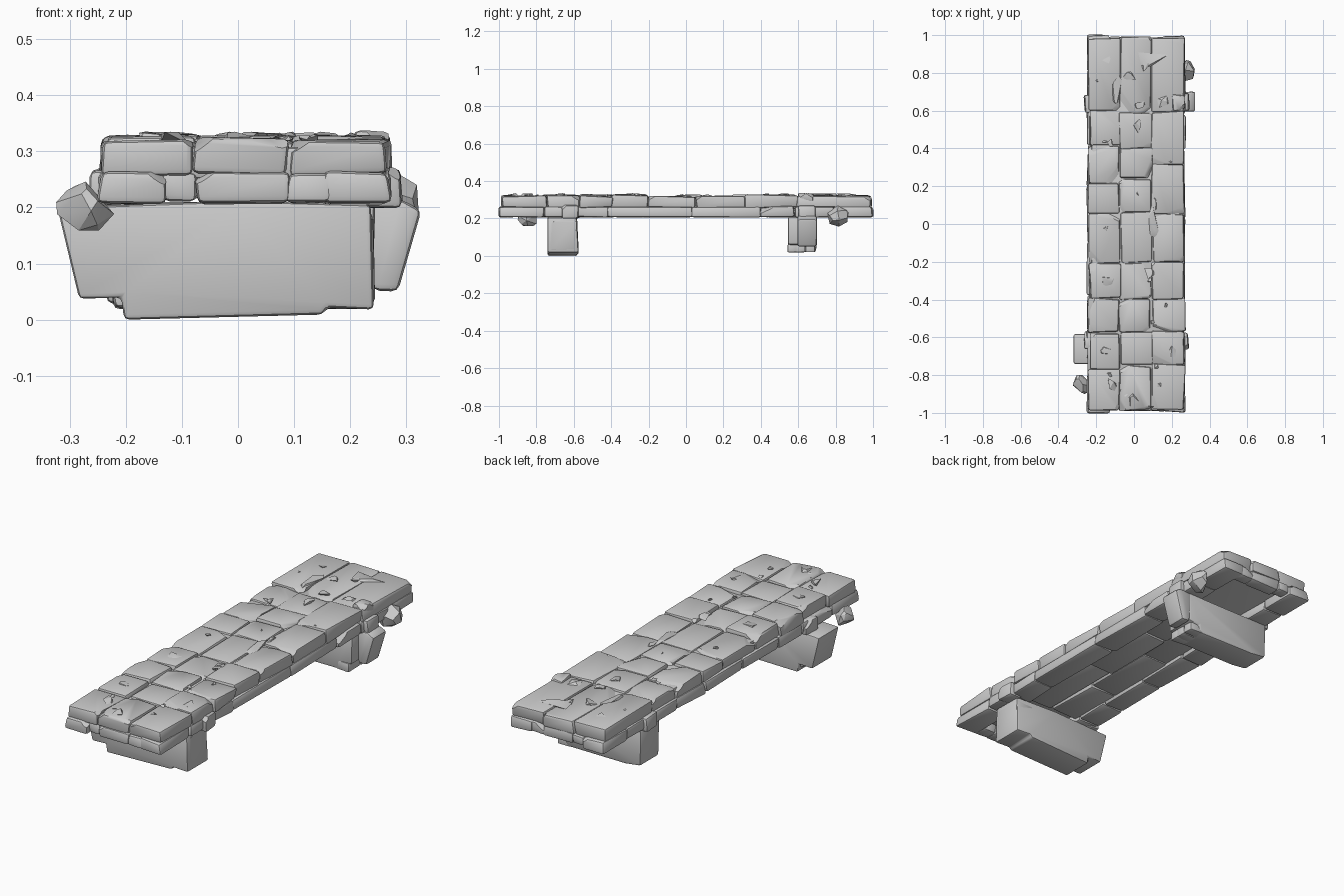
import bpy, bmesh, random
from mathutils import Vector

if "Cube" in bpy.data.objects:
    bpy.data.objects.remove(bpy.data.objects["Cube"])

random.seed(7)


def finish(name, bm, angle=0.6):
    """Turn a bmesh into a named, smooth-by-angle object."""
    bmesh.ops.recalc_face_normals(bm, faces=bm.faces)
    me = bpy.data.meshes.new(name)
    bm.to_mesh(me)
    bm.free()
    ob = bpy.data.objects.new(name, me)
    bpy.context.collection.objects.link(ob)
    bpy.ops.object.select_all(action='DESELECT')
    ob.select_set(True)
    bpy.context.view_layer.objects.active = ob
    bpy.ops.object.shade_smooth_by_angle(angle=angle)
    return ob


def merge(target, bm):
    me = bpy.data.meshes.new("tmp")
    bm.to_mesh(me)
    bm.free()
    target.from_mesh(me)
    bpy.data.meshes.remove(me)


def cut(bm, co, no):
    """Slice off the part of a convex solid beyond a plane and cap it."""
    r = bmesh.ops.bisect_plane(bm, geom=bm.verts[:] + bm.edges[:] + bm.faces[:],
                               plane_co=co, plane_no=no, clear_outer=True)
    edges = [e for e in r['geom_cut'] if isinstance(e, bmesh.types.BMEdge)]
    if len(edges) > 2:
        bmesh.ops.edgeloop_fill(bm, edges=edges)


def brick(target, x0, x1, y0, y1, z0, z1, bev=0.011, jit=0.006, chips=1):
    """Worn stone block: jittered box, rounded edges, broken corners."""
    bm = bmesh.new()
    bmesh.ops.create_cube(bm, size=1)
    c = Vector(((x0 + x1) / 2, (y0 + y1) / 2, (z0 + z1) / 2))
    s = Vector((x1 - x0, y1 - y0, z1 - z0))
    for v in bm.verts:
        v.co = Vector([c[i] + v.co[i] * s[i] + random.uniform(-jit, jit) * (0.6 if i == 2 else 1)
                       for i in range(3)])
    bmesh.ops.bevel(bm, geom=bm.edges[:], offset=bev, segments=2, profile=0.5, affect='EDGES')
    for _ in range(chips):
        if random.random() < 0.6:
            d = Vector((random.choice((-1, 1)), random.choice((-1, 1)), 1))
            corner = c + Vector([d[i] * s[i] / 2 for i in range(3)])
            n = Vector((d.x * random.uniform(.2, 1), d.y * random.uniform(.2, 1),
                        random.uniform(.7, 1.6))).normalized()
            cut(bm, corner - n * random.uniform(0.014, 0.028), n)
    merge(target, bm)


def rock(target, c, s, n=11):
    """Angular shard: hull of random points stretched to half-size s."""
    bm = bmesh.new()
    pts = [Vector([random.gauss(0, 1) for _ in range(3)]).normalized() for _ in range(n)]
    ext = [max(abs(p[i]) for p in pts) for i in range(3)]
    for p in pts:
        bm.verts.new(Vector([c[i] + p[i] / ext[i] * s[i] for i in range(3)]))
    r = bmesh.ops.convex_hull(bm, input=bm.verts)
    loose = [g for g in r['geom_interior'] if isinstance(g, bmesh.types.BMVert)]
    bmesh.ops.delete(bm, geom=loose, context='VERTS')
    merge(target, bm)


def prism(target, profile, y0, y1, bev=0.012):
    """Outline in x-z pulled along y, with rounded edges."""
    bm = bmesh.new()
    f = bm.faces.new([bm.verts.new((x, y0, z)) for x, z in profile])
    r = bmesh.ops.extrude_face_region(bm, geom=[f])
    for v in r['geom']:
        if isinstance(v, bmesh.types.BMVert):
            v.co.y = y1 + random.uniform(-.006, .006)
    bmesh.ops.recalc_face_normals(bm, faces=bm.faces)
    bmesh.ops.bevel(bm, geom=bm.edges[:], offset=bev, segments=2, profile=0.5, affect='EDGES')
    merge(target, bm)


# Core slab that closes the joints and forms the recessed underside
bm = bmesh.new()
brick(bm, -0.225, 0.245, -0.97, 0.97, 0.25, 0.308, jit=0, chips=0)
finish("core_slab", bm)

# Upper paving bricks in three columns
columns = [
    (-0.237, -0.073, [-0.99, -0.77, -0.575, -0.395, -0.21, 0.05, 0.215, 0.41, 0.605, 0.985]),
    (-0.075, 0.095, [-0.985, -0.75, -0.575, -0.4, -0.205, 0.06, 0.24, 0.4, 0.59, 0.99]),
    (0.093, 0.264, [-0.98, -0.74, -0.57, -0.395, -0.2, 0.055, 0.315, 0.595, 0.98])]
bm = bmesh.new()
for x0, x1, ys in columns:
    for a, b in zip(ys, ys[1:]):
        m = abs((a + b) / 2)
        top = (0.316 if m < 0.18 else 0.323) + random.uniform(-0.005, 0.005)
        dx = random.uniform(-0.006, 0.006)
        brick(bm, x0 + dx, x1 + dx, a, b, 0.258, top, jit=0.008, chips=3)
finish("upper_bricks", bm)

# Lower rim bricks along both sides and across both ends
bm = bmesh.new()
rims = [(-0.248, -0.13, [-1, -0.8, -0.56, -0.38, -0.1, 0.2, 0.42, 0.62, 0.81, 1]),
        (0.15, 0.27, [-0.995, -0.76, -0.6, -0.42, 0.03, 0.4, 0.58, 0.79, 0.995])]
for x0, x1, ys in rims:
    for a, b in zip(ys, ys[1:]):
        brick(bm, x0, x1, a, b, 0.207, 0.264, bev=0.012)
for y0, y1 in ((-0.99, -0.92), (0.92, 0.99)):
    brick(bm, -0.135, -0.07, y0 + .01, y1, 0.213, 0.262, chips=0)
    brick(bm, -0.074, 0.09, y0, y1, 0.207, 0.264)
    brick(bm, 0.086, 0.165, y0, y1, 0.209, 0.262)
finish("lower_rim_bricks", bm)

# Shallow planks filling the underside between the legs
bm = bmesh.new()
for x0, x1, ys in ((-0.14, 0.01, (-0.6, -0.3, 0.08, 0.56)), (0.01, 0.16, (-0.6, -0.15, 0.25, 0.56))):
    for a, b in zip(ys, ys[1:]):
        brick(bm, x0, x1, a, b, random.uniform(0.218, 0.23), 0.262, chips=0)
finish("underside_planks", bm)

# Front leg
bm = bmesh.new()
prism(bm, [(-0.322, 0.20), (-0.283, 0.037), (-0.208, 0.04), (-0.203, 0.0), (0.15, 0.009),
           (0.16, 0.022), (0.242, 0.018), (0.237, 0.205), (0, 0.212)], -0.74, -0.58, 0.009)
brick(bm, -0.225, -0.17, -0.71, -0.6, 0.02, 0.09, chips=0)
brick(bm, 0.14, 0.242, -0.725, -0.585, 0.025, 0.19)
finish("front_leg", bm)

# Back leg with its broken-off end block
bm = bmesh.new()
prism(bm, [(-0.24, 0.21), (-0.235, 0.03), (-0.15, 0.02), (0.17, 0.02), (0.18, 0.055),
           (0.24, 0.06), (0.245, 0.21)], 0.545, 0.695)
prism(bm, [(0.225, 0.21), (0.24, 0.052), (0.285, 0.05), (0.327, 0.195), (0.29, 0.215)], 0.595, 0.7)
for y0 in (0.545, 0.585, 0.64):
    brick(bm, 0.15, 0.225, y0, y0 + 0.05, 0.02, 0.065, bev=0.006, jit=.003, chips=0)
finish("back_leg", bm)

# Blocks bulging from the slab edges above the legs
bm = bmesh.new()
for x0, x1, y0, y1 in ((0.22, 0.288, -0.665, -0.575), (-0.262, -0.2, -0.66, -0.57),
                       (0.22, 0.29, 0.6, 0.69), (-0.262, -0.2, 0.59, 0.68)):
    brick(bm, x0, x1, y0, y1, 0.2, 0.268)
brick(bm, 0.2, 0.265, 0.6, 0.68, 0.29, 0.335, jit=0.01, chips=3)
finish("edge_blocks", bm)

# Loose stones hanging off two corners
bm = bmesh.new()
rock(bm, (-0.272, -0.845, 0.2), (0.052, 0.055, 0.046), 18)
rock(bm, (0.268, 0.81, 0.212), (0.054, 0.058, 0.056), 18)
finish("hanging_stones", bm, 0.4)

# Shards and chips scattered on the seat
bm = bmesh.new()
spots = [(.06, .84), (-.02, .78), (.03, .63), (-.12, .43), (.12, .1), (-.15, -.3), (.07, -.26),
         (-.15, -.67), (.2, -.67), (0, -.93), (-.12, -.85), (.15, .65), (-.15, .87), (.02, .52)]
for x, y in spots:
    z = 0.319 if abs(y) < 0.2 else 0.325
    rock(bm, (x, y, z), (random.uniform(.02, .045), random.uniform(.02, .045), 0.010), 9)
for _ in range(14):
    rock(bm, (random.uniform(-.2, .22), random.uniform(-.92, .92), 0.322),
         (.013, .013, .008), 8)
rock(bm, (0.1, 0.03, 0.318), (0.03, 0.1, 0.01), 10)
rock(bm, (-0.1, 0.72, 0.326), (0.035, 0.09, 0.009), 10)
rock(bm, (0.1, 0.88, 0.325), (0.08, 0.05, 0.009), 10)
finish("seat_shards", bm, 0.4)
